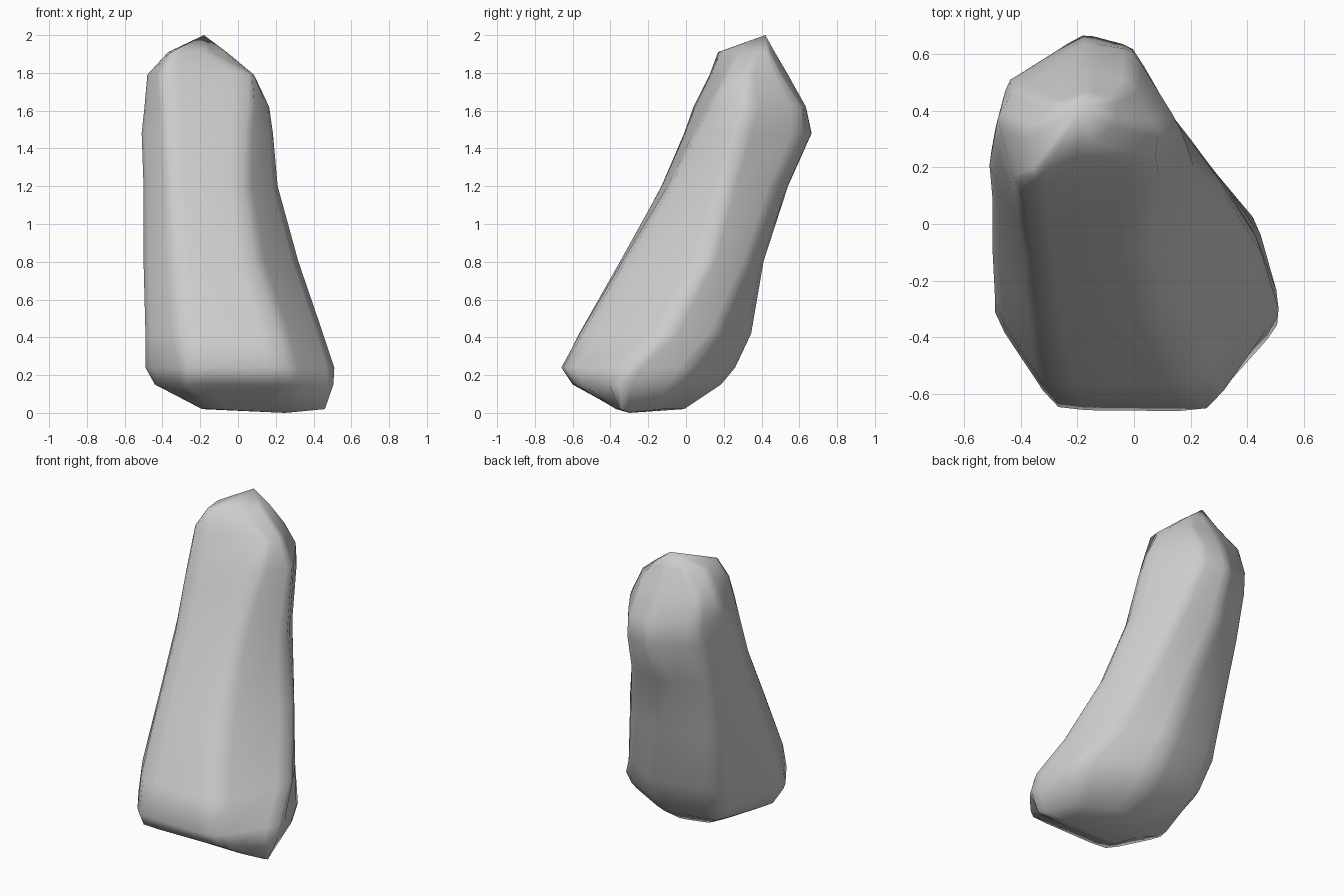
import bpy, bmesh
from mathutils import Vector

if "Cube" in bpy.data.objects:
    bpy.data.objects.remove(bpy.data.objects["Cube"])

# Horizontal sections of the leaning boulder: height, then seven corners (x, y)
# in order front-left, front-right, right, back-right, back, back-left, left
SECTIONS = [
    (0.02, -.14, -.36, .26, -.37, .46, -.35, .33, -.13, .05, -.01, -.13, -.06, -.19, -.20),
    (0.15, -.28, -.60, .30, -.59, .505, -.36, .42, -.03, .03, .185, -.31, .11, -.44, -.28),
    (0.24, -.27, -.655, .26, -.66, .51, -.30, .42, .02, .03, .26, -.36, .18, -.49, -.32),
    (0.42, -.31, -.565, .22, -.56, .45, -.10, .29, .17, .00, .345, -.40, .26, -.49, -.28),
    (0.80, -.34, -.35, .09, -.33, .32, .11, .16, .34, -.10, .41, -.43, .33, -.50, -.08),
    (1.20, -.36, -.13, .03, -.08, .21, .21, .05, .49, -.20, .54, -.45, .42, -.50, .10),
    (1.48, -.38, -.01, .04, .06, .185, .28, -.01, .62, -.18, .665, -.44, .50, -.51, .21),
    (1.62, -.39, .04, .06, .14, .165, .33, -.01, .61, -.17, .635, -.44, .51, -.495, .30),
    (1.79, -.41, .125, .07, .23, .085, .33, -.01, .50, -.18, .54, -.42, .47, -.48, .38),
    (1.91, -.35, .17, -.16, .27, -.06, .36, -.07, .44, -.16, .47, -.29, .43, -.37, .33),
]
APEX = (-.18, .42, 2.0)
FOOT = (.25, -.30, 0.0)


def rounded(corners, cut=0.2):
    """Soften each corner, then restore the outline's original extents."""
    pts = []
    n = len(corners)
    for i, p in enumerate(corners):
        a = p.lerp(corners[i - 1], cut)
        b = p.lerp(corners[(i + 1) % n], cut)
        pts += [a, (a + b) * 0.15 + p * 0.7, b]
    for k in range(2):
        lo, hi = min(c[k] for c in corners), max(c[k] for c in corners)
        l2, h2 = min(q[k] for q in pts), max(q[k] for q in pts)
        for q in pts:
            q[k] = lo + (q[k] - l2) * (hi - lo) / (h2 - l2)
    return pts


# Loft the sections and close both ends
bm = bmesh.new()
rings = []
for z, *xy in SECTIONS:
    corners = [Vector(xy[i:i + 2]) for i in range(0, len(xy), 2)]
    rings.append([bm.verts.new((p.x, p.y, z)) for p in rounded(corners)])
n = len(rings[0])
foot, apex = bm.verts.new(FOOT), bm.verts.new(APEX)
for i in range(n):
    j = (i + 1) % n
    for lower, upper in zip(rings, rings[1:]):
        bm.faces.new((lower[i], lower[j], upper[j], upper[i]))
    bm.faces.new((foot, rings[0][j], rings[0][i]))
    bm.faces.new((apex, rings[-1][i], rings[-1][j]))
bmesh.ops.recalc_face_normals(bm, faces=bm.faces)
for f in bm.faces:
    f.smooth = True

mesh = bpy.data.meshes.new("boulder")
bm.to_mesh(mesh)
bm.free()
boulder = bpy.data.objects.new("boulder", mesh)
bpy.context.collection.objects.link(boulder)
